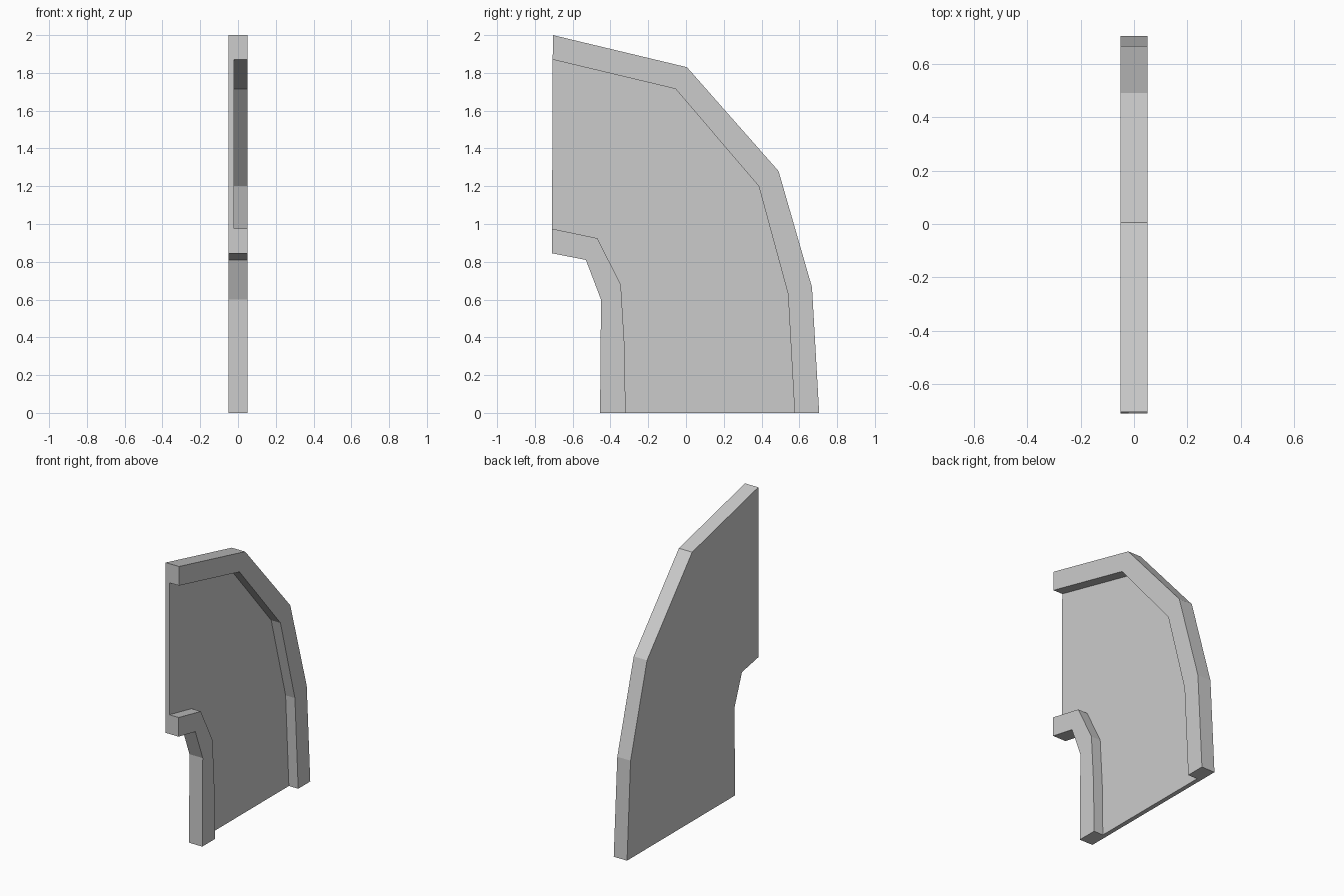
import bpy
import bmesh

old = bpy.data.objects.get("Cube")
if old:
    bpy.data.objects.remove(old, do_unlink=True)

BACK, FLOOR, FRONT = -0.05, -0.02, 0.05

grey = bpy.data.materials.new("plain grey")
grey.use_nodes = True
colour = (0.6, 0.6, 0.6, 1)
grey.diffuse_color = colour
grey.node_tree.nodes["Principled BSDF"].inputs["Base Color"].default_value = colour


def prism(name, outline, x0, x1):
    """Extrude a (y, z) outline along x."""
    bm = bmesh.new()
    face = bm.faces.new([bm.verts.new((x0, y, z)) for y, z in outline])
    side = bmesh.ops.extrude_face_region(bm, geom=[face])["geom"]
    moved = [v for v in side if isinstance(v, bmesh.types.BMVert)]
    bmesh.ops.translate(bm, verts=moved, vec=(x1 - x0, 0, 0))
    bmesh.ops.recalc_face_normals(bm, faces=bm.faces)
    mesh = bpy.data.meshes.new(name)
    bm.to_mesh(mesh)
    bm.free()
    mesh.materials.append(grey)
    obj = bpy.data.objects.new(name, mesh)
    bpy.context.collection.objects.link(obj)
    return obj


# Curved panel silhouette: large outer arc, then the small inner arc back
outer_arc = [(-0.705, 2), (0.005, 1.83), (0.49, 1.28), (0.667, 0.665), (0.705, 0)]
inner_arc = [(-0.455, 0), (-0.45, 0.6), (-0.53, 0.81), (-0.71, 0.845)]
panel = prism("curved_panel", outer_arc + inner_arc, BACK, FRONT)

# Recess between the two raised rims, open at both ends of the curve
upper_edge = [(-0.805, 1.894), (-0.055, 1.715), (0.385, 1.2), (0.54, 0.63),
              (0.575, 0), (0.575, -0.1)]
lower_edge = [(-0.32, -0.1), (-0.32, 0), (-0.325, 0.35), (-0.345, 0.68),
              (-0.47, 0.925), (-0.805, 0.995)]
recess = prism("recess_cutter", upper_edge + lower_edge, FLOOR, FRONT + 0.1)
recess.hide_render = True

cut = panel.modifiers.new("recess", "BOOLEAN")
cut.operation = "DIFFERENCE"
cut.solver = "EXACT"
cut.object = recess

# Bake the cut and drop the helper
bpy.context.view_layer.objects.active = panel
bpy.ops.object.modifier_apply(modifier=cut.name)
bpy.data.objects.remove(recess, do_unlink=True)
